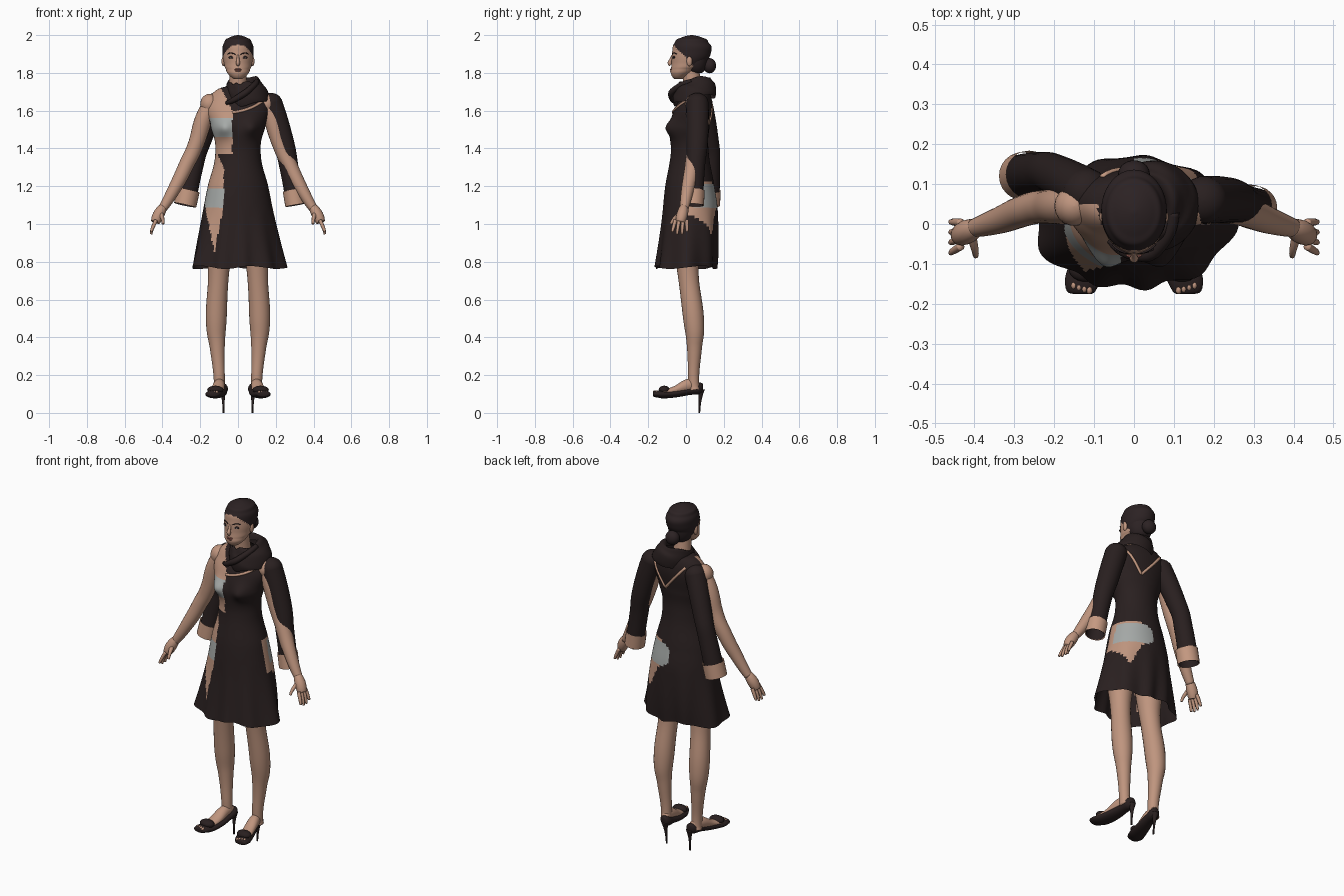
import bpy, bmesh, math
from mathutils import Vector
from mathutils.bvhtree import BVHTree

cube = bpy.data.objects.get("Cube")
if cube:
    bpy.data.objects.remove(cube, do_unlink=True)


def material(name, *rgb):
    mat = bpy.data.materials.new(name)
    mat.use_nodes = True
    mat.diffuse_color = (*rgb, 1)
    shader = next(node for node in mat.node_tree.nodes if node.type == 'BSDF_PRINCIPLED')
    shader.inputs["Base Color"].default_value = (*rgb, 1)
    return mat


SKIN = material("skin", .52, .3, .21)
CLOTH = material("dark cloth", .022, .014, .014)
GREY = material("grey underwear", .38, .4, .39)
HAIR = material("dark hair", .025, .016, .017)
TRIM = material("trim", .56, .32, .22)
LIPS = material("lips", .27, .1, .08)
WHITE = material("eye white", .6, .57, .54)


def resample(rows, steps):
    """Smooth spline through rows of numbers."""
    rows = [Vector(row) for row in rows]
    last = len(rows) - 1
    result = []
    for i in range(last):
        before, start, end, after = rows[max(0, i - 1)], rows[i], rows[i + 1], rows[min(last, i + 2)]
        for step in range(steps):
            t = step / steps
            leave = start + (end - before) * (t / 2)
            arrive = end - (after - start) * ((1 - t) / 2)
            blend = t * t * (3 - 2 * t)
            result.append(leave.lerp(arrive, blend))
    return result + [rows[last]]


def join_rings(name, rings, mats, cap, rule):
    """Bridge rings of points into one smooth surface."""
    bm = bmesh.new()
    rings = [[bm.verts.new(point) for point in ring] for ring in rings]
    for lower, upper in zip(rings, rings[1:]):
        for i in range(len(lower)):
            bm.faces.new((lower[i - 1], lower[i], upper[i], upper[i - 1]))
    if cap:
        bm.faces.new(rings[0])
        bm.faces.new(rings[-1])
    bmesh.ops.recalc_face_normals(bm, faces=bm.faces)
    for face in bm.faces:
        face.smooth = True
        if rule:
            face.material_index = rule(face.calc_center_median())
    mesh = bpy.data.meshes.new(name)
    bm.to_mesh(mesh)
    bm.free()
    for mat in mats:
        mesh.materials.append(mat)
    obj = bpy.data.objects.new(name, mesh)
    bpy.context.collection.objects.link(obj)
    return obj


def circle(sides):
    angles = [math.tau * i / sides for i in range(sides)]
    return [(math.cos(angle), math.sin(angle)) for angle in angles]


def loft(name, rows, mats, along_y=False, sides=28, steps=5, cap=True, shape=None, rule=None):
    """Ellipses given as centre, centre, position, radius, radius."""
    rings = []
    for cx, cv, pos, rx, rv in resample(rows, steps):
        ring = [(cx + rx * c, cv + rv * s) for c, s in circle(sides)]
        ring = [Vector((x, pos, v) if along_y else (x, v, pos)) for x, v in ring]
        rings.append([shape(point) for point in ring] if shape else ring)
    return join_rings(name, rings, mats, cap, rule)


def tube(name, rows, mat, sides=16, steps=6, cap=True):
    """Round tube through x, y, z, radius points."""
    points = resample(rows, steps)
    rings = []
    for i, point in enumerate(points):
        ahead, behind = points[min(i + 1, len(points) - 1)], points[max(i - 1, 0)]
        tangent = (ahead - behind).to_3d().normalized()
        across = tangent.cross(Vector((0, 1, 0))).normalized()
        up = tangent.cross(across)
        rings.append([point.to_3d() + point.w * (across * c + up * s) for c, s in circle(sides)])
    return join_rings(name, rings, [mat], cap, None)


def ball(name, centre, radii, mat):
    x, y, z = centre
    rx, ry, rz = radii
    bands = 12
    angles = [math.pi * (band + .1) / (bands + .2) for band in range(bands + 1)]
    rows = [(x, y, z - rz * math.cos(a), rx * math.sin(a), ry * math.sin(a)) for a in angles]
    return loft(name, rows, [mat], sides=18, steps=1)


# Dress over the torso, with the body showing through in places
def drape(point):
    x, y, z = point
    angle = math.atan2(y, x)
    low = max(0, 1.1 - z) * 3
    fold = 1 + .05 * low * math.cos(9 * angle)
    point = Vector((x * fold, y * fold, z + .008 * low * math.sin(4 * angle)))
    if y < 0:
        spread = (abs(x) - .075) ** 2 + (z - 1.51) ** 2
        point.y -= .035 * math.exp(-spread / .002)
    return point


def dress_colour(point):
    x, y, z = point
    if y < (.05 if z > 1.55 else 0):
        chest = z > 1.37 and x < -.03 - max(0, z - 1.6) / 2
        hip = .85 < z < 1.37 and abs(x + .125) < min(.05, (z - .85) / 5, (1.4 - z) / 2)
        if chest or hip:
            return 2 if 1.46 < z < 1.56 or 1.09 < z < 1.19 else 1
    elif x > 0:
        seat = math.hypot((x - .12) / .13, (z - 1.15) / .08) < 1
        drop = .94 < z < 1.15 and abs(x - .14) < (z - .94) / 2
        if seat or drop:
            return 2 if 1.08 < z < 1.21 and y > .04 else 1
    return 0


dress = loft("dress", [
    (0, 0, .77, .25, .16), (0, .02, 1, .2, .15), (0, .02, 1.2, .16, .13), (0, .02, 1.38, .12, .1),
    (0, .02, 1.52, .145, .105), (0, .05, 1.66, .155, .085), (0, .05, 1.73, .06, .05)],
    [CLOTH, SKIN, GREY], sides=112, steps=15, cap=False, shape=drape, rule=dress_colour)

# Sleeves with pale turned cuffs, the right one hanging behind the arm
sleeve_paths = {
    "left": [(.175, .06, 1.64, .06), (.235, .06, 1.45, .057), (.27, .05, 1.3, .05), (.305, .04, 1.1, .05)],
    "right": [(-.12, .08, 1.64, .06), (-.19, .12, 1.45, .052), (-.235, .13, 1.3, .05), (-.28, .12, 1.1, .055)]}
sleeves = {}
for side, path in sleeve_paths.items():
    sleeves[side] = tube(side + "_sleeve", path, CLOTH, sides=24, cap=False)
    ball(side + "_sleeve_cap", path[0][:3], (.06, .06, .054), CLOTH)
    elbow, wrist = Vector(path[-2]), Vector(path[-1])
    cuff_top = elbow.lerp(wrist, .6)
    cuff_top.w = wrist.w = wrist.w + .005
    tube(side + "_cuff", [cuff_top, wrist], TRIM, sides=24, cap=False)


# Draped cowl collar, higher at the back and at the left
def slope(point):
    ripple = .006 * math.sin(5 * math.atan2(point.y, point.x) + 60 * point.z)
    return point + Vector((0, 0, .13 * point.x + .2 * (point.y - .04) + ripple))


loft("collar", [(.055, .045, 1.645, .11, .11), (.045, .045, 1.69, .107, .113), (.03, .045, 1.735, .093, .095),
                (.02, .045, 1.757, .073, .077), (.02, .04, 1.73, .06, .065)],
     [CLOTH], sides=48, cap=False, shape=slope)
tube("collar_fold", [(.1, .03, 1.755, .014), (.07, -.05, 1.72, .016), (0, -.075, 1.67, .016),
                     (-.06, -.04, 1.64, .01)], CLOTH)

# Collar trim laid onto the cloth
trees = [BVHTree.FromPolygons([v.co for v in obj.data.vertices], [p.vertices for p in obj.data.polygons])
         for obj in (dress, sleeves["left"])]


def lay_trim(name, points, facing):
    rows = []
    for x, z in resample(points, 8):
        origin, direction = Vector((x, facing, z)), Vector((0, -facing, 0))
        hits = [tree.ray_cast(origin, direction)[0] for tree in trees]
        depths = [hit.y * facing for hit in hits if hit]
        if depths:
            rows.append((x, max(depths) * facing, z, .0075))
    tube(name, rows, TRIM, sides=8, steps=1)


lay_trim("front_trim", [(.16, 1.68), (.08, 1.62), (-.03, 1.59)], -1)
lay_trim("back_trim_left", [(.15, 1.68), (.05, 1.53)], 1)
lay_trim("back_trim_right", [(.05, 1.53), (-.08, 1.68)], 1)

# Limbs, mirrored
for side, sign in (("left", 1), ("right", -1)):
    def mirrored(*rows):
        return [(sign * x, *rest) for x, *rest in rows]

    def pair_ball(part, centre, radii, mat):
        ball(f"{side}_{part}", mirrored(centre)[0], radii, mat)

    # Arm and hand
    tube(side + "_arm", mirrored(
        (.13, .045, 1.66, .036), (.18, .045, 1.56, .046), (.22, .043, 1.43, .042), (.27, .035, 1.32, .04),
        (.335, .01, 1.19, .034), (.4, -.01, 1.08, .023)), SKIN, sides=20)
    pair_ball("shoulder", (.15, .045, 1.635), (.05, .05, .054), SKIN)
    tube(side + "_palm", mirrored((.395, -.01, 1.09, .022), (.42, -.02, 1.05, .03), (.437, -.03, 1.01, .024)), SKIN)
    for finger in range(4):
        y = .004 - .02 * finger
        tip = .94 + .012 * abs(finger - 1.5)
        tube(side + "_finger", mirrored((.434, y, 1.02, .01), (.452, y * 1.2, .98, .009), (.46, y * 1.3, tip, .006)),
             SKIN, sides=8)
    tube(side + "_thumb", mirrored((.41, -.02, 1.06, .014), (.4, -.06, 1.03, .01), (.397, -.08, 1, .007)),
         SKIN, sides=8)

    # Leg
    tube(side + "_leg", mirrored(
        (.1, 0, 1, .08), (.1, .005, .85, .067), (.105, .015, .7, .054), (.115, .04, .5, .055),
        (.11, .045, .35, .04), (.1, .04, .2, .03), (.1, .045, .12, .03)), SKIN, sides=24)

    # Foot and heeled shoe
    loft(side + "_foot", mirrored((.09, .145, .07, .02, .025), (.1, .145, .01, .03, .035), (.11, .12, -.06, .034, .023),
                                  (.125, .11, -.12, .036, .013)), [SKIN], along_y=True)
    loft(side + "_shoe", mirrored((.08, .135, .09, .01, .015), (.085, .13, .07, .03, .03), (.09, .118, .02, .033, .023),
                                  (.11, .1, -.08, .045, .021), (.13, .1, -.15, .043, .019), (.13, .1, -.175, .024, .01)),
         [CLOTH], along_y=True)
    pair_ball("shoe_bow", (.12, -.115, .122), (.043, .03, .022), CLOTH)
    tube(side + "_heel", mirrored((.08, .08, .125, .02), (.078, .075, .07, .008), (.076, .07, 0, .005)), CLOTH)
    for toe in range(4):
        pair_ball("toe", (.112 + .013 * toe, -.166 + .004 * toe, .11), (.0075, .01, .009), SKIN)

    # Ear, eye and brow
    pair_ball("ear", (.077, .018, 1.862), (.01, .015, .027), SKIN)
    pair_ball("eye_lash", (.033, -.063, 1.882), (.017, .007, .0075), HAIR)
    pair_ball("eye", (.033, -.0655, 1.88), (.012, .006, .0045), WHITE)
    pair_ball("iris", (.033, -.068, 1.88), (.005, .005, .005), HAIR)
    tube(side + "_brow", mirrored((.014, -.073, 1.897, .002), (.036, -.066, 1.905, .003), (.055, -.05, 1.9, .002)),
         HAIR, sides=8)


# Neck, head and pinned hair
def hairline(point):
    return int(point.y > 1.785 - .95 * point.z)


tube("neck", [(0, .045, 1.67, .055), (0, .035, 1.73, .048), (0, .025, 1.82, .045)], SKIN, sides=24)
loft("head", [(0, -.04, 1.767, .02, .02), (0, -.03, 1.79, .049, .048), (0, -.01, 1.82, .065, .069),
              (0, .01, 1.85, .074, .086), (0, .03, 1.91, .082, .103), (0, .03, 1.96, .073, .09),
              (0, .03, 1.985, .05, .06), (0, .03, 2, .005, .005)],
     [SKIN, HAIR], sides=56, steps=8, rule=hairline)
loft("nape_hair", [(0, .05, 1.8, .035, .035), (0, .045, 1.84, .065, .065), (0, .04, 1.92, .07, .08)], [HAIR])
ball("hair_bun", (0, .125, 1.838), (.04, .035, .04), HAIR)

# Nose and mouth
tube("nose", [(0, -.071, 1.892, .006), (0, -.081, 1.868, .008), (0, -.086, 1.852, .011), (0, -.08, 1.842, .008)], SKIN)
ball("upper_lip", (0, -.078, 1.8185), (.02, .0075, .005), LIPS)
ball("lower_lip", (0, -.0765, 1.811), (.016, .008, .0055), LIPS)
